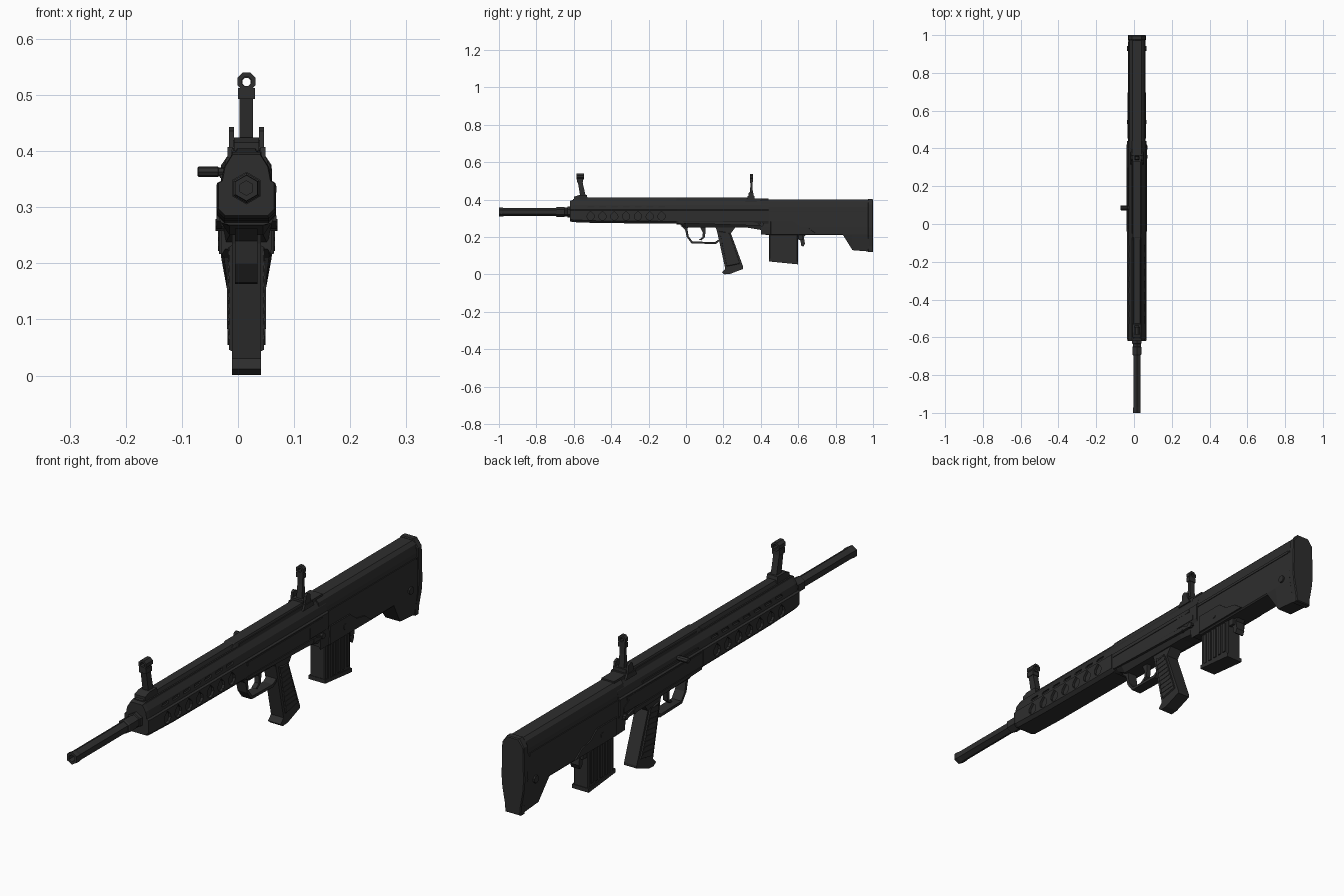
import bpy, bmesh, math
from mathutils import Vector

if "Cube" in bpy.data.objects:
    bpy.data.objects.remove(bpy.data.objects["Cube"])

CX = 0.015  # centre line of the body (side handle offsets the bounds)

def material(name, v):
    m = bpy.data.materials.new(name)
    m.diffuse_color = (v, v, v, 1)
    m.use_nodes = True
    m.node_tree.nodes["Principled BSDF"].inputs["Base Color"].default_value = m.diffuse_color
    return m

BLACK = material("matte black", 0.027)

def finish(name, bm):
    bmesh.ops.recalc_face_normals(bm, faces=bm.faces)
    me = bpy.data.meshes.new(name)
    bm.to_mesh(me)
    bm.free()
    me.materials.append(BLACK)
    ob = bpy.data.objects.new(name, me)
    bpy.context.collection.objects.link(ob)
    return ob

def loft_into(bm, rings):
    vs = [[bm.verts.new(p) for p in r] for r in rings]
    n = len(vs[0])
    for a, b in zip(vs, vs[1:]):
        for i in range(n):
            bm.faces.new((a[i], a[(i + 1) % n], b[(i + 1) % n], b[i]))
    bm.faces.new(vs[0])
    bm.faces.new(vs[-1])

def body(name, sections):
    """Loft mirrored half sections (y, [(half_x, z) top to bottom])."""
    bm = bmesh.new()
    loft_into(bm, [[(CX + x, y, z) for x, z in h] + [(CX - x, y, z) for x, z in reversed(h)]
                   for y, h in sections])
    return finish(name, bm)

def lathe(name, prof, z, n=6):
    bm = bmesh.new()
    loft_into(bm, [[(CX + r * math.sin(2 * math.pi * i / n), y, z + r * math.cos(2 * math.pi * i / n))
                    for i in range(n)] for y, r in prof])
    return finish(name, bm)

def plates(name, outlines, x0, x1, both=False, inset=0.0):
    """Extrude (y, z) outlines from half_x x0 to x1, optionally on both sides."""
    bm = bmesh.new()
    for pts in outlines:
        c = sum((Vector(p) for p in pts), Vector((0, 0))) / len(pts)
        end = [Vector(p) + (c - Vector(p)) * inset for p in pts]
        for s in ((1, -1) if both else (1,)):
            loft_into(bm, [[(CX + s * x0, *p) for p in pts], [(CX + s * x1, *p) for p in end]])
    return finish(name, bm)

def slab(name, pts, half, bevel=0.0):
    ob = plates(name, [pts], -half, half)
    if bevel:
        bm = bmesh.new()
        bm.from_mesh(ob.data)
        edges = [e for e in bm.edges if abs(e.verts[0].co.x - e.verts[1].co.x) < 1e-5]
        bmesh.ops.bevel(bm, geom=edges, offset=bevel, segments=1, affect='EDGES')
        bm.to_mesh(ob.data)
        bm.free()
    return ob

def rect(y0, y1, z0, z1):
    return [(y0, z0), (y1, z0), (y1, z1), (y0, z1)]

def disc(y, z, r, n=8):
    return [(y + r * math.cos(2 * math.pi * (i + .5) / n), z + r * math.sin(2 * math.pi * (i + .5) / n))
            for i in range(n)]

def cut(target, cutter):
    m = target.modifiers.new("cut", 'BOOLEAN')
    m.operation, m.solver, m.object = 'DIFFERENCE', 'EXACT', cutter
    bpy.context.view_layer.objects.active = target
    bpy.ops.object.modifier_apply(modifier=m.name)
    bpy.data.objects.remove(cutter)

# Barrel with hollow muzzle, and stepped collar
lathe("barrel", [(-0.93, .013), (-1, .013), (-1, .023), (-0.985, .024), (-0.97, .0215),
                 (-0.6, .0215)], 0.334)
lathe("barrel_collar", [(-0.695, .023), (-0.69, .027), (-0.65, .027), (-0.648, .024),
                        (-0.635, .024), (-0.633, .029), (-0.6, .029)], 0.334)

# Handguard
def guard(top, low, k=1.0):
    return [(.026 * k, top), (.027 * k, .392), (.040 * k, .372), (.045 * k, .347),
            (.052 * k, .343), (.052 * k, low + .012), (.040 * k, low)]
handguard = body("handguard", [(-.62, guard(.394, .285, .95)), (-.605, guard(.398, .28)),
                               (-.47, guard(.398, .275)), (-.05, guard(.398, .272))])
# Teardrop vents and upper slots
drops, slots = [], []
for i in range(7):
    y = -.51 + .0632 * i
    drops.append([(y, .338)] + [(y + .02 * math.sin(a), .31 + .02 * math.cos(a))
                 for a in [math.radians(60 + 40 * k) for k in range(7)]])
    slots.append([(y - .02, .357), (y + .017, .357), (y + .022, .367), (y - .015, .367)])
cut(handguard, plates("vent_cutter", drops, .043, .08, True))
cut(handguard, plates("slot_cutter", slots, .036, .08, True))

# Receiver
def recv(low, w=.03):
    return [(.026, .405), (.027, .392), (.040, .372), (.045, .347), (.051, .342),
            (.051, .285), (.045, .272), (w, low)]
body("receiver", [(-.05, recv(.268)), (-.03, recv(.266)), (0, recv(.25)), (.33, recv(.25)),
                  (.42, recv(.235, .038)), (.44, recv(.222, .038))])
body("top_cover", [(-.09, [(.02, .400), (.024, .39)]), (-.07, [(.02, .412), (.028, .39)]),
                   (.335, [(.02, .412), (.028, .39)]), (.35, [(.02, .405), (.028, .39)])])
body("top_strip", [(-.605, [(.016, .402), (.024, .39)]), (-.59, [(.016, .411), (.024, .39)]),
                   (-.07, [(.016, .411), (.024, .39)])])
plates("receiver_side_rails", [rect(-.04, .40, .326, .338),
       [(-.04, .275), (.36, .262), (.42, .262), (.36, .28), (-.04, .285)]], .044, .0535, True)
plates("receiver_rear_panels", [[(.33, .34), (.36, .34), (.42, .305), (.42, .285), (.33, .285)]],
       .045, .053, True)
plates("takedown_pins", [disc(.355, .27, .01), disc(.405, .268, .011)], .03, .0555, True)

# Stock lofted along its length, with deep toe at the butt
def stock(low, bw):
    return [(.024, .40), (.036, .388), (.042, .36), (.044, .33), (.045, .25),
            (.044, .215), (bw, low)]
body("stock", [(.40, stock(.225, .038)), (.45, stock(.21, .04)), (.84, stock(.21, .04)),
               (.89, stock(.13, .03)), (.98, stock(.123, .03))])
body("butt_plate", [(y, [(.022 + g, .401 + g), (.042 + g, .375), (.045 + g, .25), (.042 + g, .21),
                         (.031 + g, .15), (.029 + g, .122 - g)])
                    for y, g in ((.972, 0), (.976, .003), (.996, .003), (1, 0))])
plates("stock_cheek_strips", [rect(.42, .965, .333, .343)], .04, .0465, True)
plates("stock_lower_panels", [[(.45, .216), (.45, .285), (.57, .285), (.61, .255), (.66, .245),
       (.70, .216)]], .04, .049, True, .03)
plates("sling_pins", [disc(.93, .235, .014), disc(.54, .25, .011)], .03, .051, True)

# Magazine, ribs and release
slab("magazine", [(.445, .24), (.445, .07), (.598, .055), (.598, .24)], .031, .004)
slab("magazine_floor", [(.443, .085), (.443, .07), (.6, .054), (.6, .069)], .034)
plates("magazine_ribs", [rect(y, y + .014, .083, .205) for y in (.462, .49, .518, .546, .572)],
       .029, .035, True)
slab("magazine_release", [(.60, .215), (.60, .19), (.612, .18), (.616, .155), (.628, .148),
                          (.636, .165), (.63, .2), (.645, .215)], .018)
plates("release_ears", [rect(.602, .625, .185, .222)], .016, .028, True)

# Grip
body_pts = [(.155, .26), (.165, .235), (.198, .03), (.192, .012), (.205, .001), (.235, .003),
            (.306, .03), (.306, .04), (.24, .22), (.262, .25), (.262, .26)]
body_pts[2] = (.21, .03)
slab("pistol_grip", body_pts, .026)
plates("grip_side_panels", [[(.178, .235), (.218, .04), (.29, .055), (.232, .225)]],
       .02, .031, True, .06)
def rib(t):
    y, z = .183 + .031 * t, .215 - .15 * t
    w = .045 + .02 * t
    return [(y, z), (y + w, z + .006), (y + w, z + .013), (y, z + .007)]
plates("grip_ribs", [rib(i / 8) for i in range(9)], .028, .0325, True)

# Trigger guard and trigger
outer = [(-.03, .262), (-.005, .24), (.004, .2), (.03, .166), (.16, .163), (.18, .18)]
inner = [(.18, .19), (.155, .174), (.035, .176), (.014, .204), (.008, .24), (.012, .262)]
bm = bmesh.new()
inn = inner[::-1]
loft_into(bm, [[(CX - .02, *o), (CX + .02, *o), (CX + .02, *i), (CX - .02, *i)]
               for o, i in zip(outer, inn)])
finish("trigger_guard", bm)
slab("trigger", [(.075, .255), (.09, .225), (.088, .2), (.07, .186), (.082, .183),
                 (.1, .198), (.104, .225), (.105, .255)], .009)

# Side charging handle
bm = bmesh.new()
loft_into(bm, [[(x, .085 + r * 1.3 * math.cos(a), .363 + r * math.sin(a))
                for a in [math.tau * k / 8 for k in range(8)]]
               for x, r in ((-.02, .008), (-.035, .008), (-.036, .0095), (-.07, .0095), (-.072, .007))])
finish("charging_handle", bm)
plates("handle_track", [rect(-.03, .3, .352, .358)], -.04, -.047)

def ring(name, y0, y1, z, ro, ri, n=8):
    """Sight aperture: a square-ish ring seen from the front."""
    bm = bmesh.new()
    def loop(y, r):
        return [bm.verts.new((CX + r * math.cos(math.tau * (k + .5) / n), y,
                              z + r * math.sin(math.tau * (k + .5) / n))) for k in range(n)]
    ls = [loop(y0, ro), loop(y1, ro), loop(y1, ri), loop(y0, ri)]
    for a, b in zip(ls, ls[1:] + ls[:1]):
        for k in range(n):
            bm.faces.new((a[k], a[(k + 1) % n], b[(k + 1) % n], b[k]))
    return finish(name, bm)

# Front sight: base, leaning post, hooded ring
slab("front_sight_base", [(-.60, .40), (-.60, .415), (-.575, .424), (-.53, .424), (-.525, .40)], .022)
slab("front_sight_post", [(-.565, .415), (-.58, .505), (-.555, .505), (-.548, .47), (-.535, .415)], .012)
slab("front_sight_collar", rect(-.584, -.55, .493, .512), .015)
ring("front_sight_hood", -.585, -.546, .524, .0172, .009)

# Rear sight: saddle, ears, thin post, aperture
slab("rear_sight_saddle", [(.315, .388), (.325, .407), (.37, .407), (.38, .388)], .034)
slab("rear_sight_base", rect(.328, .366, .40, .42), .024)
plates("rear_sight_ears", [[(.33, .40), (.335, .436), (.345, .443), (.36, .436), (.366, .40)]],
       .022, .031, True)
slab("rear_sight_post", [(.338, .415), (.344, .47), (.343, .512), (.356, .512), (.355, .47), (.36, .415)], .011)
slab("rear_sight_collar", rect(.341, .358, .495, .512), .015)
ring("rear_sight_aperture", .341, .358, .523, .0165, .008)
